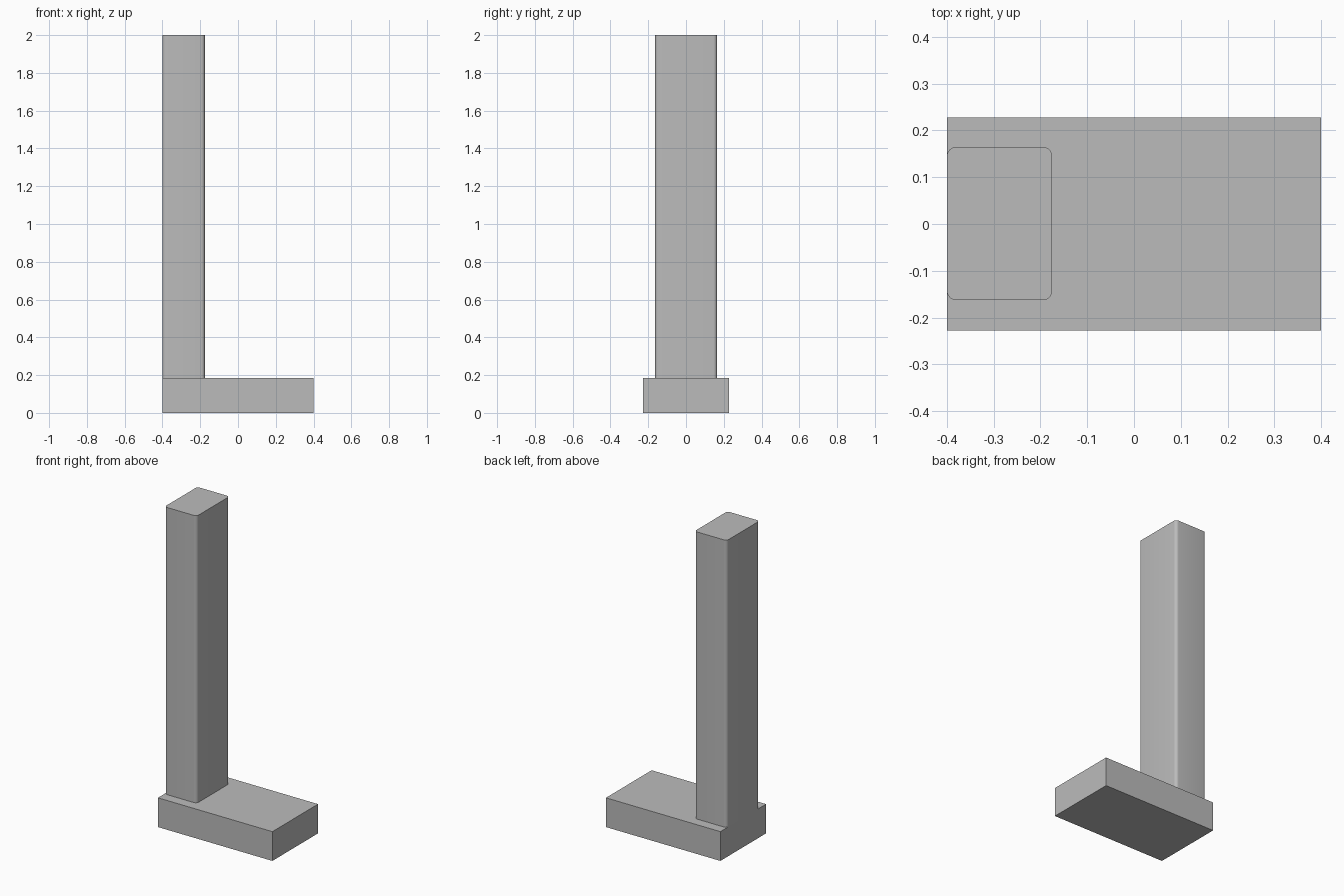
import bpy
import bmesh

old = bpy.data.objects.get("Cube")
if old:
    bpy.data.objects.remove(old, do_unlink=True)

grey = bpy.data.materials.new("plain grey")
grey.use_nodes = True
colour = (0.5, 0.5, 0.5, 1)
grey.diffuse_color = colour
grey.node_tree.nodes["Principled BSDF"].inputs["Base Color"].default_value = colour


def block(name, low, high, radius=0):
    """Box between two corners, optionally with rounded upright edges."""
    bm = bmesh.new()
    bmesh.ops.create_cube(bm, size=1)
    for v in bm.verts:
        v.co = [b if c > 0 else a for c, a, b in zip(v.co, low, high)]
    if radius:
        upright = [e for e in bm.edges
                   if abs(e.verts[0].co.z - e.verts[1].co.z) > 0.01]
        bmesh.ops.bevel(bm, geom=upright, offset=radius, segments=6,
                        profile=0.5, affect='EDGES')
    mesh = bpy.data.meshes.new(name)
    bm.to_mesh(mesh)
    bm.free()
    mesh.materials.append(grey)
    obj = bpy.data.objects.new(name, mesh)
    bpy.context.collection.objects.link(obj)
    return obj


# Flat slab and the tall post at its right end
base_height = 0.185
block("base_slab", (-0.4, -0.228, 0), (0.4, 0.228, base_height))
post = block("upright_post", (-0.4, -0.163, base_height), (-0.175, 0.165, 2), 0.02)

# Smooth the rounded corners only
bpy.ops.object.select_all(action='DESELECT')
post.select_set(True)
bpy.context.view_layer.objects.active = post
bpy.ops.object.shade_smooth_by_angle()
